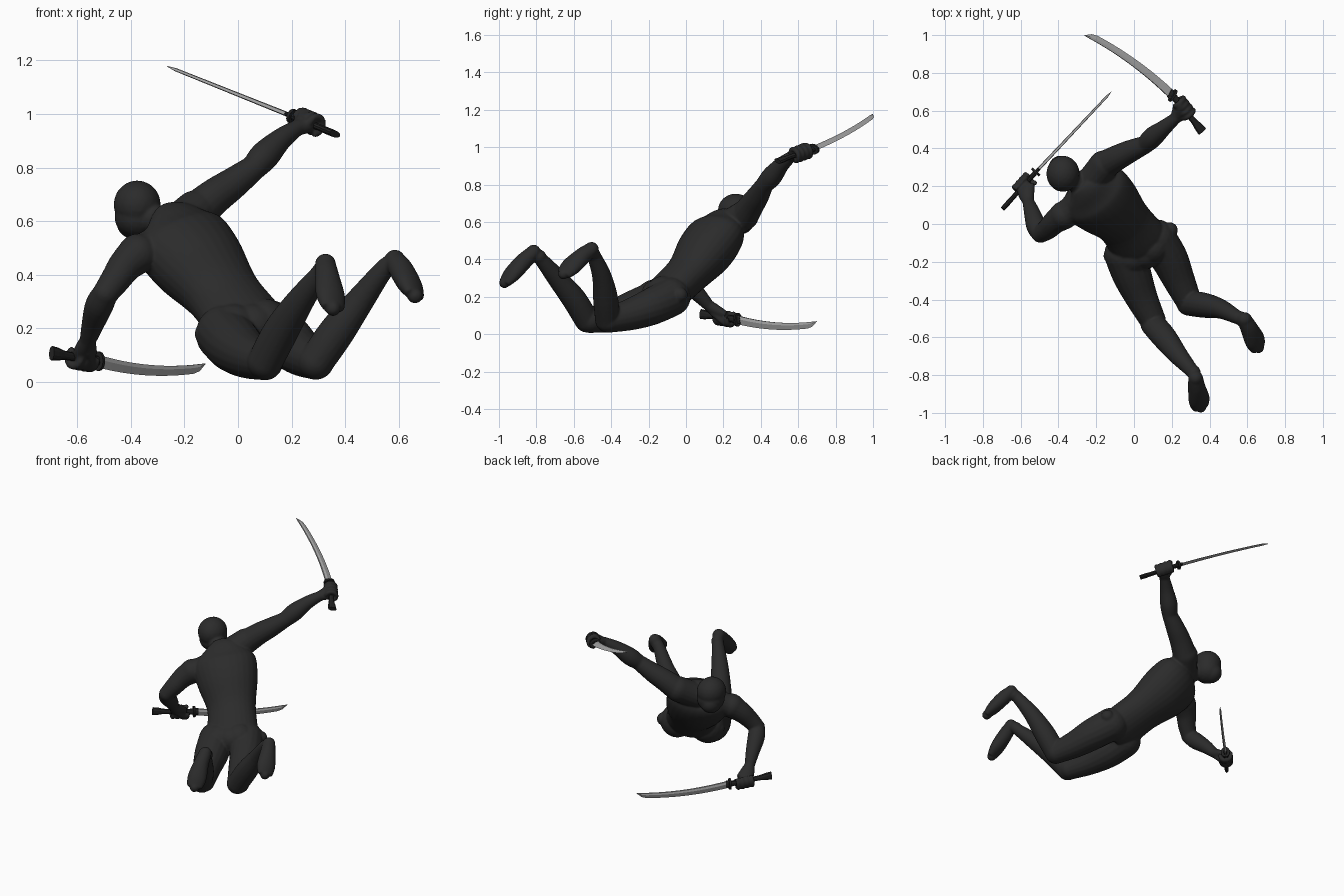
import bpy, bmesh, math
from mathutils import Vector, Matrix

if "Cube" in bpy.data.objects:
    bpy.data.objects.remove(bpy.data.objects["Cube"])

V = Vector


def material(name, c):
    m = bpy.data.materials.new(name)
    m.diffuse_color = (c, c, c, 1)
    m.use_nodes = True
    m.node_tree.nodes["Principled BSDF"].inputs["Base Color"].default_value = m.diffuse_color
    return m


CLOTH = material("charcoal cloth", 0.024)
GRIP = material("black grip", 0.016)
STEEL = material("grey steel", 0.4)


def finish(bm, name, mat, smooth=True):
    bmesh.ops.recalc_face_normals(bm, faces=bm.faces)
    me = bpy.data.meshes.new(name)
    bm.to_mesh(me)
    bm.free()
    me.materials.append(mat)
    for p in me.polygons:
        p.use_smooth = smooth
    ob = bpy.data.objects.new(name, me)
    bpy.context.collection.objects.link(ob)
    return ob


def spline(rows, sub):
    """Catmull-Rom through rows of (x, y, z, width, depth)."""
    pts = []
    n = len(rows)
    for i in range(n - 1):
        p0, p1, p2, p3 = rows[max(i - 1, 0)], rows[i], rows[i + 1], rows[min(i + 2, n - 1)]
        for k in range(sub):
            t = k / sub
            pts.append([0.5 * (2 * b + (c - a) * t + (2 * a - 5 * b + 4 * c - d) * t * t
                               + (3 * b - a - 3 * c + d) * t ** 3)
                        for a, b, c, d in zip(p0, p1, p2, p3)])
    return pts + [list(rows[-1])]


def loft(bm, rows, side=(0.3, 0.5, 0.8), side_end=None, sub=4, seg=18):
    """Closed tube of elliptical rings; a row may leave out its depth."""
    rows = [r if len(r) == 5 else (*r, r[3]) for r in rows]
    pts = spline(rows, sub)
    a, b = V(side), V(side_end or side)
    rings = []
    for i, p in enumerate(pts):
        t = (V(pts[min(i + 1, len(pts) - 1)][:3]) - V(pts[max(i - 1, 0)][:3])).normalized()
        s = a.lerp(b, i / (len(pts) - 1))
        s = (s - t * s.dot(t)).normalized()
        n = t.cross(s)
        rings.append([bm.verts.new(V(p[:3]) + s * p[3] * math.cos(q) + n * p[4] * math.sin(q))
                      for q in (2 * math.pi * j / seg for j in range(seg))])
    for r0, r1 in zip(rings, rings[1:]):
        for j in range(seg):
            k = (j + 1) % seg
            bm.faces.new((r0[j], r0[k], r1[k], r1[j]))
    bm.faces.new(rings[0])
    bm.faces.new(rings[-1])


def ball(bm, c, r):
    r = V(r) if isinstance(r, tuple) else V((r, r, r))
    bmesh.ops.create_icosphere(bm, subdivisions=3, radius=1,
                               matrix=Matrix.Translation(c) @ Matrix.Diagonal((*r, 1)))


def limb(bm, rows):
    loft(bm, rows)
    for r in (rows[0], rows[-1]):
        ball(bm, r[:3], r[3])


def hand(bm, wrist, grip, axis):
    """Fist closed around a handle: palm, four curled fingers and a thumb."""
    w, g, h = V(wrist), V(grip), V(axis).normalized()
    u = g - w
    u = (u - h * u.dot(h)).normalized()
    v = h.cross(u)
    loft(bm, [(*w, .032, .03), (*w.lerp(g, .5), .046, .032), (*(g - u * .012), .05, .028)], side=h)
    ball(bm, g - u * .012, .03)
    for k in range(4):
        c = g + h * (.029 * (k - 1.5))
        arc = []
        for a in range(-150, 111, 52):
            q = math.radians(a)
            arc.append((*(c + u * .034 * math.cos(q) + v * .034 * math.sin(q)), .014))
        loft(bm, arc, side=h, sub=3, seg=10)
    limb(bm, [(*(w.lerp(g, .4) - v * .02), .017), (*(g - v * .034 + h * .03), .015),
              (*(g + h * .05 + u * .02 - v * .02), .012)])


def sword(name, pommel, guard, tip, bulge):
    e, g, p = V(pommel), V(guard), V(tip)
    d = (p - g).normalized()
    b = V(bulge)
    b = (b - d * b.dot(d)).normalized()
    n = d.cross(b)
    # curved blade with a spine, a ridge and a sharp outer edge
    bm = bmesh.new()
    rings = []
    N = 18
    for i in range(N + 1):
        t = i / N
        w = (.046 - .014 * t) * (1 if t < .93 else max((1 - t) / .07, .03))
        c = g.lerp(p, t) + b * (.022 * 4 * t * (1 - t) - .022 * (1 - t))
        th = .009 - .003 * t if i < N else .001
        rings.append([bm.verts.new(q) for q in (c + n * th * .7, c + b * w * .35 + n * th,
                                                c + b * w, c + b * w * .35 - n * th, c - n * th * .7)])
    for r0, r1 in zip(rings, rings[1:]):
        for j in range(5):
            k = (j + 1) % 5
            bm.faces.new((r0[j], r0[k], r1[k], r1[j]))
    bm.faces.new(rings[0])
    bm.faces.new(rings[-1])
    finish(bm, name + "_blade", STEEL, False)
    # handle flaring to the pommel
    bm = bmesh.new()
    loft(bm, [(*e, .027, .013), (*e.lerp(g, .14), .024, .014), (*e.lerp(g, .3), .017, .013),
              (*e.lerp(g, .7), .017, .013), (*g, .02, .014)], side=b, seg=10)
    finish(bm, name + "_handle", GRIP, False)
    # oval guard and collar
    bm = bmesh.new()
    loft(bm, [(*(g - d * .006), .036, .028), (*(g + d * .006), .036, .028)], side=b, sub=1, seg=20)
    loft(bm, [(*g, .024, .011), (*(g + d * .025), .024, .01)], side=b, sub=1, seg=10)
    finish(bm, name + "_guard", GRIP, False)


body = bmesh.new()

# torso, twisting from hips to shoulders
loft(body, [(.06, -.16, .17, .10, .08), (.035, -.11, .21, .155, .105), (-.055, .01, .325, .15, .115),
            (-.145, .10, .44, .185, .145), (-.215, .16, .53, .195, .135), (-.255, .19, .585, .14, .09),
            (-.29, .215, .605, .065, .065)],
     side=(.31, .14, .03), side_end=(.21, .27, .16), sub=6, seg=28)
ball(body, (-.015, -.17, .195), .098)
ball(body, (.095, -.12, .215), .098)
ball(body, (.05, -.155, .21), (.10, .085, .085))

# neck and head
limb(body, [(-.24, .18, .57, .075), (-.30, .22, .60, .058), (-.36, .26, .63, .058)])
ball(body, (-.376, .266, .662), (.088, .096, .09))
ball(body, (-.376, .272, .618), (.085, .088, .082))
ball(body, (-.392, .292, .598), (.062, .07, .064))

# raised arm
limb(body, [(-.16, .31, .63, .076), (-.09, .35, .69, .068), (-.02, .385, .74, .06), (.06, .42, .80, .048)])
limb(body, [(.06, .42, .80, .048), (.10, .46, .845, .055), (.16, .51, .905, .042), (.22, .56, .948, .031)])
limb(body, [(-.23, .22, .58, .08), (-.19, .27, .61, .08), (-.16, .31, .635, .08)])

# lowered arm
limb(body, [(-.27, .15, .53, .08), (-.32, .09, .50, .072), (-.365, .05, .48, .072)])
limb(body, [(-.373, .045, .478, .076), (-.42, .01, .435, .064), (-.455, -.025, .385, .057), (-.495, -.052, .33, .048)])
limb(body, [(-.495, -.052, .33, .048), (-.518, -.01, .285, .053), (-.54, .06, .22, .043), (-.56, .12, .155, .031)])

# thighs
limb(body, [(-.05, -.16, .18, .108), (-.01, -.27, .135, .104), (.04, -.39, .098, .086), (.10, -.51, .075, .069)])
limb(body, [(.12, -.08, .20, .105), (.185, -.18, .15, .10), (.235, -.29, .108, .086), (.29, -.41, .077, .069)])

# shins and feet
legs = [
    [(.29, -.42, .075, .066), (.37, -.43, .19, .067), (.46, -.45, .31, .052), (.54, -.49, .415, .038), (.565, -.5, .435, .038)],
    [(.10, -.53, .075, .066), (.16, -.60, .19, .066), (.23, -.69, .30, .053), (.30, -.77, .395, .038), (.315, -.785, .415, .038)],
]
feet = [
    [(.585, -.505, .455), (.608, -.55, .42), (.64, -.615, .362), (.66, -.655, .322)],
    [(.326, -.815, .44), (.332, -.865, .392), (.345, -.93, .322), (.354, -.97, .275)],
]
for leg, foot in zip(legs, feet):
    limb(body, leg)
    sole = V(leg[-1][:3]) - V(leg[0][:3])
    side = (V(foot[-1]) - V(foot[0])).cross(sole)
    sizes = [(.04, .036), (.047, .045), (.059, .04), (.047, .024)]
    loft(body, [(*p, *s) for p, s in zip(foot, sizes)], side=side)
    ball(body, foot[0], .039)
    ball(body, foot[-1], .029)

# round hip pads
ball(body, (.19, -.033, .21), .042)
ball(body, (-.12, -.168, .18), .042)

# hands gripping the two swords
hand(body, (.22, .56, .948), (.262, .613, .968), (-.142, .18, .06))
hand(body, (-.56, .12, .155), (-.58, .207, .087), (.165, .185, -.03))

# fuse the figure into one smooth skin
figure = finish(body, "figure", CLOTH)
skin = figure.modifiers.new("fuse", 'REMESH')
skin.mode = 'VOXEL'
skin.voxel_size = 0.0065
skin.use_smooth_shade = True
soft = figure.modifiers.new("soften", 'SMOOTH')
soft.factor = 0.5
soft.iterations = 4

# swords
sword("raised_sword", (.362, .49, .925), (.205, .68, .99), (-.265, .998, 1.178), (.5, .75, -.2))
sword("lowered_sword", (-.695, .08, .108), (-.52, .275, .078), (-.12, .70, .07), (0, 0, -1))
